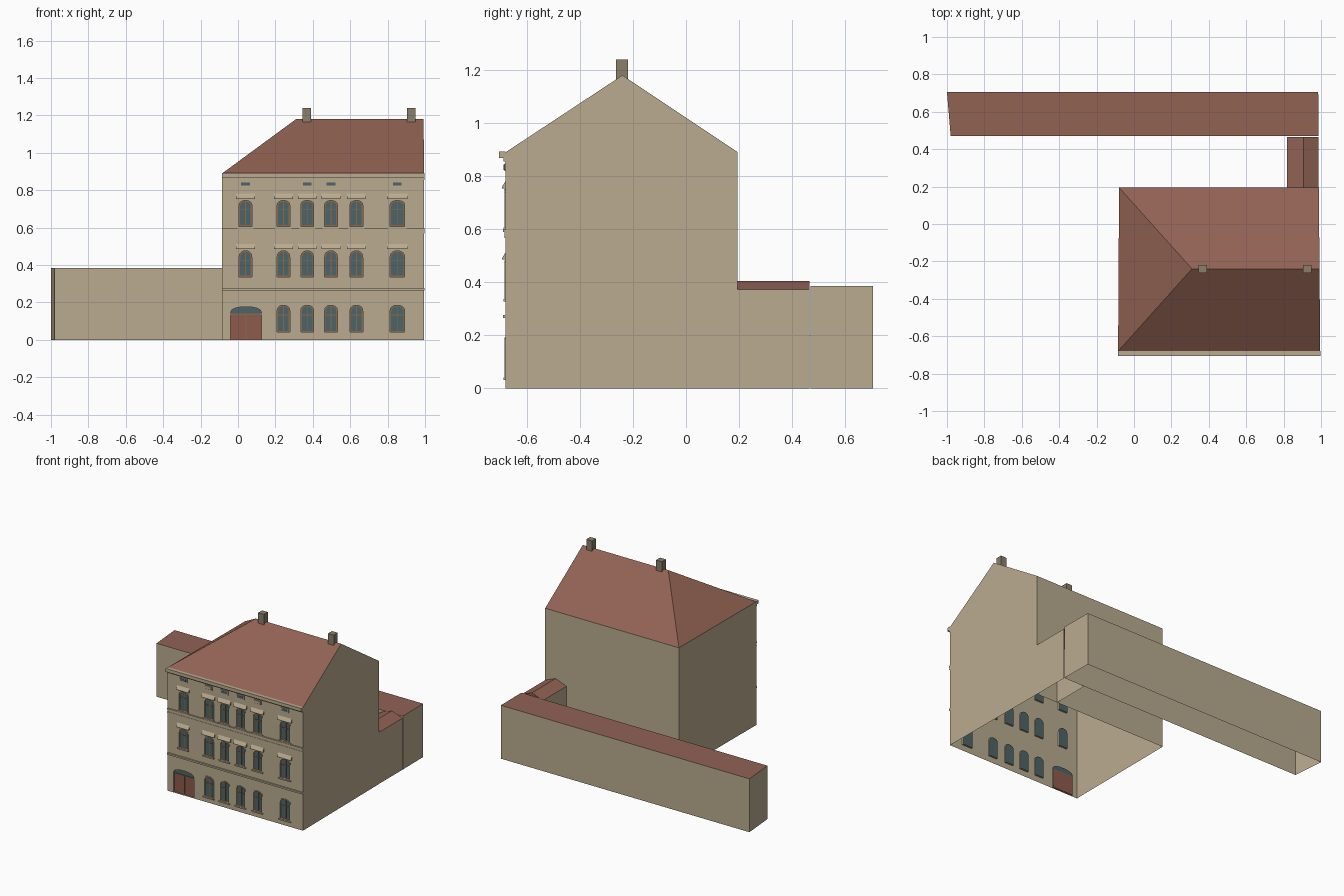
import bpy, bmesh, math
from mathutils import Vector

if "Cube" in bpy.data.objects:
    bpy.data.objects.remove(bpy.data.objects["Cube"])


def material(name, rgb):
    m = bpy.data.materials.new(name)
    m.use_nodes = True
    lin = [((c / 255 + 0.055) / 1.055) ** 2.4 for c in rgb] + [1]
    m.diffuse_color = lin
    m.node_tree.nodes["Principled BSDF"].inputs["Base Color"].default_value = lin
    return m


PLASTER = material("plaster", (186, 171, 144))
TILE = material("roof_tile", (146, 98, 84))
GLASS = material("window_glass", (78, 100, 104))
FRAME = material("frame_brown", (132, 108, 82))
DOOR = material("door_red", (142, 90, 76))
STONE = material("chimney_stone", (138, 127, 106))

FRONT, RECESS = -0.68, -0.668
EAVES, RIDGE = 0.89, 1.18


def finish(name, bm, mat, recalc=False):
    if recalc:
        bmesh.ops.recalc_face_normals(bm, faces=bm.faces[:])
    me = bpy.data.meshes.new(name)
    bm.to_mesh(me)
    bm.free()
    me.materials.append(mat)
    ob = bpy.data.objects.new(name, me)
    bpy.context.collection.objects.link(ob)
    return ob


def face(bm, pts):
    return bm.faces.new([bm.verts.new(p) for p in pts])


def add_box(bm, x0, x1, y0, y1, z0, z1):
    vs = [bm.verts.new((x, y, z)) for x in (x0, x1) for y in (y0, y1) for z in (z0, z1)]
    for idx in ((0, 1, 3, 2), (4, 6, 7, 5), (0, 4, 5, 1), (2, 3, 7, 6), (0, 2, 6, 4), (1, 5, 7, 3)):
        bm.faces.new([vs[i] for i in idx])


def walls(bm, footprint, height, skip=()):
    """Upright faces along a counter-clockwise footprint, open at the bottom."""
    for i, a in enumerate(footprint):
        b = footprint[(i + 1) % len(footprint)]
        if i not in skip:
            face(bm, [(*a, 0), (*b, 0), (*b, height), (*a, height)])


def arch(x, w, z0, z1, rise, inset=0.0):
    """Outline of an arched opening as (x, z) points."""
    h = w / 2 - inset
    z0, z1 = z0 + inset, z1 - inset
    pts = [(x - h, z0), (x + h, z0)]
    steps = 8
    for i in range(steps + 1):
        a = math.pi * i / steps
        pts.append((x + h * math.cos(a), z1 - rise + rise * math.sin(a) ** 0.8))
    return pts


def ring(bm, outer, inner, y_out, y_in):
    """Strip of quads joining two outlines of equal length."""
    o = [bm.verts.new((x, y_out, z)) for x, z in outer]
    n = [bm.verts.new((x, y_in, z)) for x, z in inner]
    for i in range(len(o)):
        j = (i + 1) % len(o)
        bm.faces.new((o[i], o[j], n[j], n[i]))


# Opening layout: column centres and floors (sill, top, arch rise)
COLUMNS = [0.04, 0.243, 0.37, 0.497, 0.633, 0.852]
FLOORS = [(0.042, 0.185, 0.03), (0.337, 0.476, 0.035), (0.607, 0.745, 0.024)]
windows = []
for f, (z0, z1, rise) in enumerate(FLOORS):
    for c, x in enumerate(COLUMNS):
        if f or c:
            windows.append((x, 0.078 if c == 5 else 0.068, z0, z1, rise))
ENTRANCE = (0.043, 0.164, 0.003, 0.177, 0.03)
openings = windows + [ENTRANCE]

# Main house walls, with a gable on the left side
corners = [(-0.085, FRONT), (0.995, FRONT), (0.988, 0.195), (-0.08, 0.195)]
apex_right, apex_hip = (0.992, -0.24, RIDGE), (0.31, -0.24, RIDGE)
bm = bmesh.new()
walls(bm, corners, EAVES, skip=(0,))
face(bm, [(*corners[1], EAVES), (*corners[2], EAVES), apex_right])
finish("main_walls", bm, PLASTER)

# Facade with cut openings and reveals
bm = bmesh.new()
edges = []
facade = [(-0.085, 0), (0.995, 0), (0.995, EAVES), (-0.085, EAVES)]
for outline in [facade] + [arch(*o) for o in openings]:
    vs = [bm.verts.new((x, FRONT, z)) for x, z in outline]
    edges += [bm.edges.new((vs[i - 1], vs[i])) for i in range(len(vs))]
bmesh.ops.triangle_fill(bm, edges=edges, use_beauty=True, normal=Vector((0, -1, 0)))
for f in bm.faces:
    f.normal_update()
    if f.normal.y > 0:
        f.normal_flip()
for o in openings:
    ring(bm, arch(*o), arch(*o), FRONT, RECESS)
finish("facade", bm, PLASTER)

# Window glass and frames
glass, frames, trim = bmesh.new(), bmesh.new(), bmesh.new()
for x, w, z0, z1, rise in windows:
    o = (x, w, z0, z1, rise)
    face(glass, [(px, RECESS, pz) for px, pz in arch(*o)])
    ring(frames, arch(*o), arch(*o, inset=0.006), RECESS - 0.003, RECESS - 0.003)
    bar = z0 + 0.64 * (z1 - z0)
    y0, y1 = RECESS - 0.004, RECESS - 0.001
    add_box(frames, x - 0.002, x + 0.002, y0, y1, z0, z1 - 0.002)
    add_box(frames, x - w / 2, x + w / 2, y0, y1, bar - 0.002, bar + 0.002)
    # Raised surround, sill and sloping hood
    big = arch(x, w, z0, z1, rise, inset=-0.006)
    ring(trim, big, arch(*o), FRONT - 0.004, FRONT - 0.004)
    ring(trim, big, big, FRONT, FRONT - 0.004)
    add_box(trim, x - w / 2 - 0.01, x + w / 2 + 0.01, FRONT - 0.008, FRONT, z0 - 0.01, z0 - 0.001)
    if z0 > 0.2:
        h, zb = w / 2 + 0.016, z1 + 0.009
        prof = [(FRONT, zb), (FRONT - 0.013, zb), (FRONT - 0.013, zb + 0.006), (FRONT, zb + 0.028)]
        left = [(x - h, y, z) for y, z in prof]
        right = [(x + h, y, z) for y, z in prof]
        face(trim, left[::-1])
        face(trim, right)
        for i in range(3):
            face(trim, [left[i], left[i + 1], right[i + 1], right[i]])

# Attic openings under the cornice, some glazed and some blind
for c, x in enumerate(COLUMNS):
    add_box(trim, x - 0.031, x + 0.031, FRONT - 0.005, FRONT, 0.819, 0.847)
    if c not in (1, 4):
        add_box(glass, x - 0.023, x + 0.023, FRONT - 0.007, FRONT - 0.004, 0.825, 0.841)
    else:
        add_box(trim, x - 0.025, x + 0.025, FRONT - 0.008, FRONT - 0.004, 0.823, 0.843)

# Entrance door with glazed fanlight
x, w, z0, z1, rise = ENTRANCE
split = 0.137
face(glass, [(px, RECESS, max(pz, split)) for px, pz in arch(*ENTRANCE)])
door = bmesh.new()
add_box(door, x - w / 2, x + w / 2, RECESS - 0.003, RECESS, z0, split)
finish("entrance_door", door, DOOR, True)
add_box(frames, x - w / 2, x + w / 2, RECESS - 0.006, RECESS, split - 0.003, split + 0.003)
add_box(frames, x - 0.002, x + 0.002, RECESS - 0.005, RECESS - 0.002, z0, split)
finish("window_glass", glass, GLASS, True)
finish("window_frames", frames, FRAME, True)
finish("window_trim", trim, PLASTER, True)

# String courses and eaves cornice
bm = bmesh.new()
for z0, z1, depth in ((0.265, 0.277, 0.01), (0.568, 0.573, 0.006), (0.573, 0.59, 0.004),
                      (0.59, 0.598, 0.01), (0.855, 0.868, 0.008), (0.868, 0.892, 0.025)):
    add_box(bm, -0.085, 0.997, FRONT - depth, FRONT, z0, z1)
finish("facade_bands", bm, PLASTER, True)

# Main roof: hipped at one end, gabled at the other
a, b, c, d = [(*p, EAVES) for p in corners]
bm = bmesh.new()
face(bm, [a, b, apex_right, apex_hip])
face(bm, [c, d, apex_hip, apex_right])
face(bm, [d, a, apex_hip])
finish("main_roof", bm, TILE)

# Chimneys
bm = bmesh.new()
for x in (0.368, 0.926):
    add_box(bm, x - 0.023, x + 0.023, -0.263, -0.218, 1.15, 1.24)
finish("chimneys", bm, STONE, True)

# Long rear wing with flat roof
wing = [(-0.98, 0.47), (0.987, 0.47), (0.985, 0.705), (-1.0, 0.705)]
TOP = 0.385
bm = bmesh.new()
walls(bm, wing, TOP)
finish("rear_wing_walls", bm, PLASTER)
bm = bmesh.new()
face(bm, [(*p, TOP) for p in wing])
finish("rear_wing_roof", bm, TILE)

# Link between house and wing, with a low ridged roof
link = [(0.818, 0.195), (0.987, 0.195), (0.987, 0.465), (0.818, 0.465)]
low, ridge_a, ridge_b = 0.372, (0.905, 0.195, 0.405), (0.905, 0.465, 0.405)
bm = bmesh.new()
walls(bm, link, low, skip=(0, 2))
finish("link_walls", bm, PLASTER)
a, b, c, d = [(*p, low) for p in link]
bm = bmesh.new()
face(bm, [b, c, ridge_b, ridge_a])
face(bm, [d, a, ridge_a, ridge_b])
face(bm, [c, d, ridge_b])
finish("link_roof", bm, TILE)
